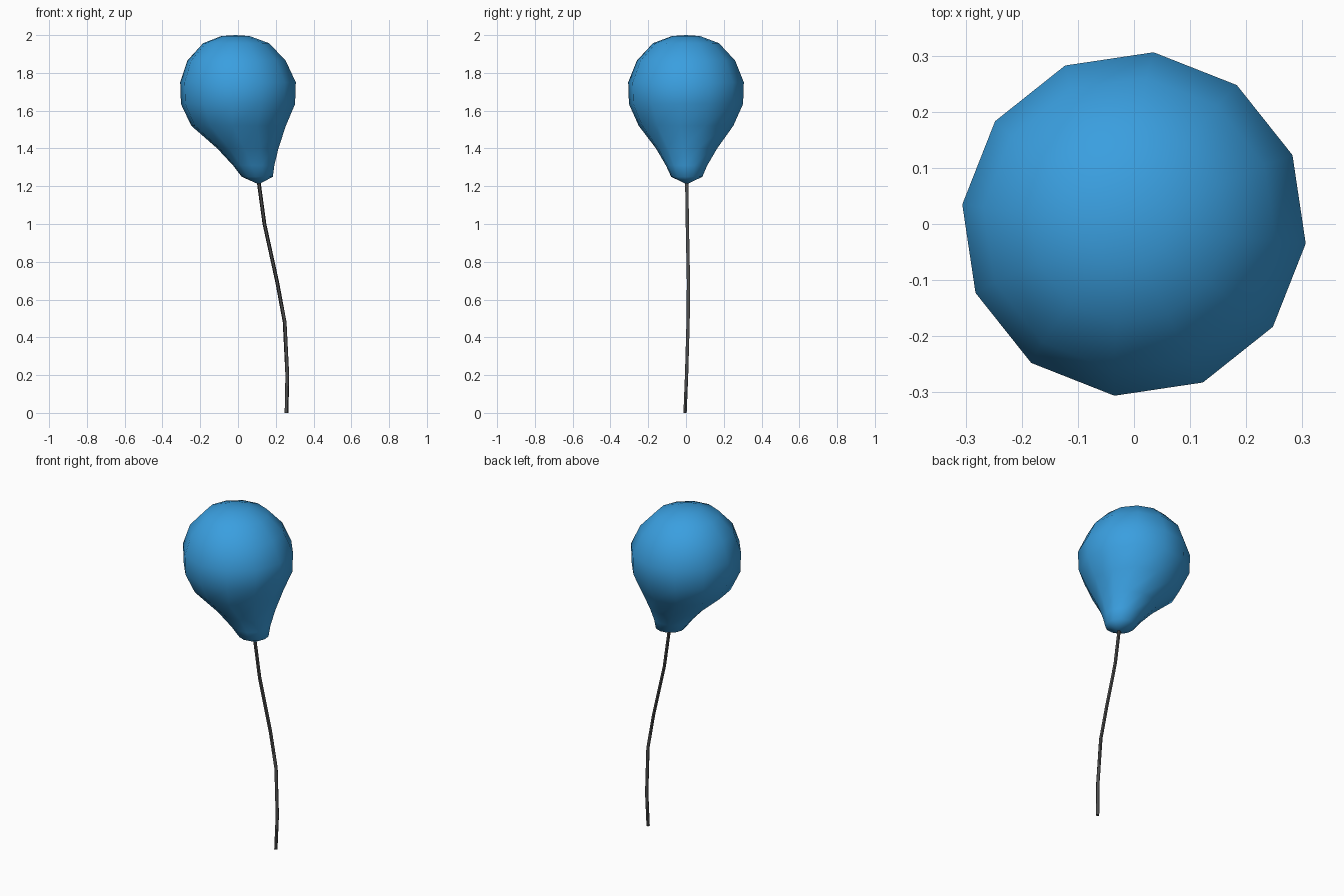
import bpy, bmesh, math

if "Cube" in bpy.data.objects:
    bpy.data.objects.remove(bpy.data.objects["Cube"])


def material(name, color):
    m = bpy.data.materials.new(name)
    m.diffuse_color = (*color, 1)
    m.use_nodes = True
    m.node_tree.nodes["Principled BSDF"].inputs["Base Color"].default_value = m.diffuse_color
    return m


def loft(name, rings, sides, mat, turn=0.0):
    """Skin a list of level rings (x, y, z, radius); zero radius makes a pole."""
    bm = bmesh.new()
    loops = []
    for x, y, z, r in rings:
        if r == 0:
            loops.append([bm.verts.new((x, y, z))] * sides)
            continue
        angles = [turn + math.tau * i / sides for i in range(sides)]
        loops.append([bm.verts.new((x + r * math.cos(a), y + r * math.sin(a), z))
                      for a in angles])
    for low, high in zip(loops, loops[1:]):
        for i in range(sides):
            j = (i + 1) % sides
            corners = list(dict.fromkeys((low[i], low[j], high[j], high[i])))
            bm.faces.new(corners)
    bmesh.ops.recalc_face_normals(bm, faces=bm.faces)
    for f in bm.faces:
        f.smooth = True
    me = bpy.data.meshes.new(name)
    bm.to_mesh(me)
    bm.free()
    me.materials.append(mat)
    ob = bpy.data.objects.new(name, me)
    bpy.context.collection.objects.link(ob)
    return ob


blue = material("balloon blue", (0.042, 0.345, 0.74))
grey = material("string grey", (0.07, 0.07, 0.07))

# Balloon: round top, neck leaning towards +x
loft("balloon", [
    (0.11, 0.004, 1.21, 0),
    (0.102, 0.004, 1.25, 0.083),
    (0.083, 0.003, 1.31, 0.110),
    (0.052, 0.003, 1.40, 0.163),
    (0.003, 0.0, 1.52, 0.252),
    (0.0, 0.0, 1.635, 0.304),
    (0.0, 0.0, 1.75, 0.308),
    (-0.008, 0.0, 1.865, 0.262),
    (-0.01, 0.0, 1.957, 0.176),
    (-0.013, 0.0, 1.995, 0.075),
    (-0.014, 0.0, 2.0, 0),
], 12, blue, math.radians(-6.5))

# String: thin curved tube hanging from the neck
path = [(0.257, -0.005, 0), (0.261, 0.003, 0.2), (0.247, 0.011, 0.48),
        (0.208, 0.013, 0.69), (0.14, 0.007, 1.0), (0.11, 0.004, 1.22)]
rings = [(x, y, z, 0.01) for x, y, z in path]
loft("string", [(*path[0], 0)] + rings + [(*path[-1], 0)], 6, grey)
for ob in bpy.data.objects:
    ob.select_set(True)
    bpy.context.view_layer.objects.active = ob
bpy.ops.object.shade_smooth_by_angle(angle=math.radians(60))
